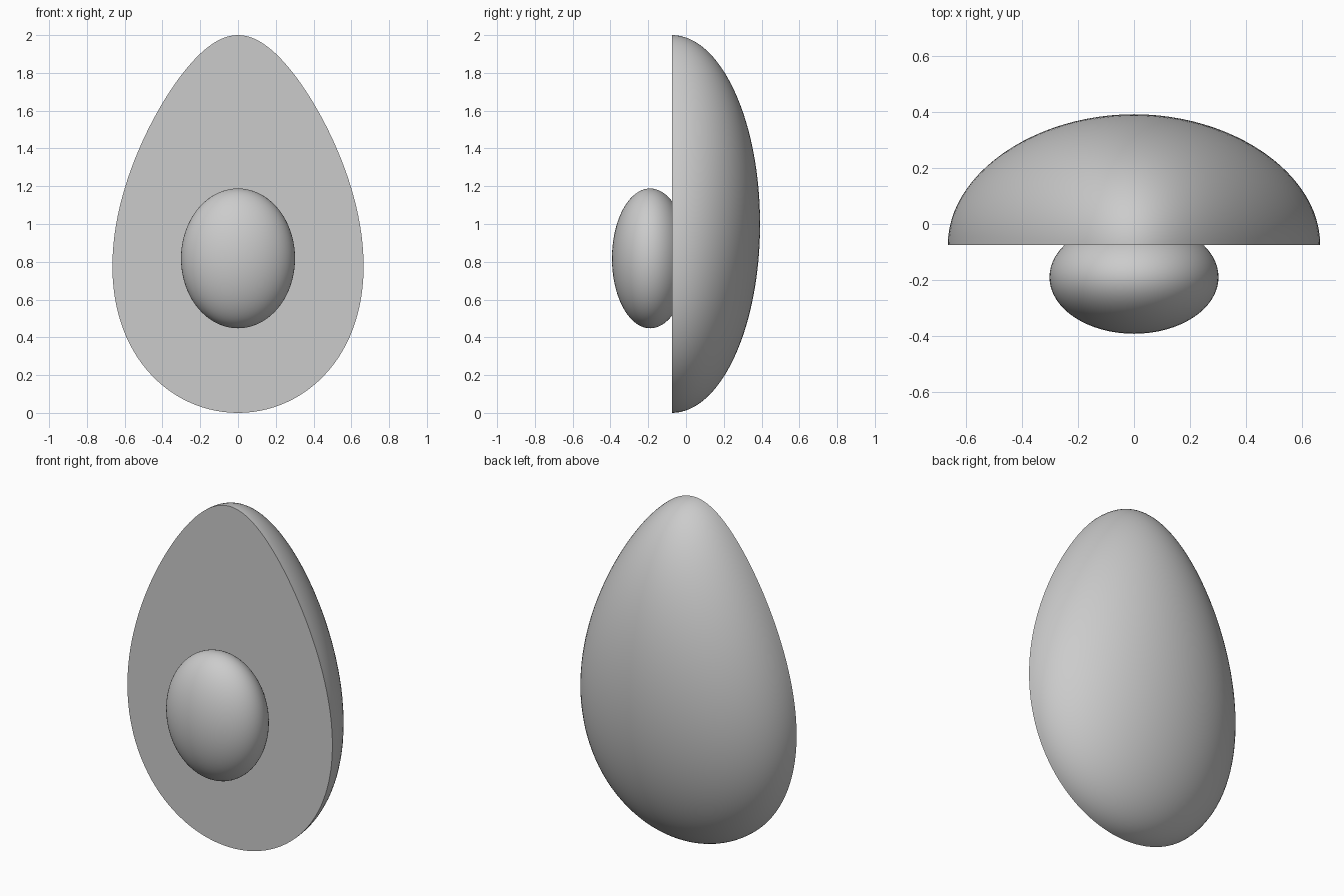
import bpy, bmesh, math
from mathutils import Matrix, Vector

if "Cube" in bpy.data.objects:
    bpy.data.objects.remove(bpy.data.objects["Cube"])

grey = bpy.data.materials.new("plain grey")
grey.diffuse_color = (0.6, 0.6, 0.6, 1)
grey.use_nodes = True
grey.node_tree.nodes["Principled BSDF"].inputs["Base Color"].default_value = grey.diffuse_color


def egg(v, half_width, depth):
    """Unit sphere point -> egg, narrower toward the top."""
    taper = 1 - 0.27 * v.z - 0.05 * v.z ** 2
    return Vector((v.x * half_width * taper, v.y * depth, v.z))


def finish(bm, name, location):
    bmesh.ops.recalc_face_normals(bm, faces=bm.faces)
    mesh = bpy.data.meshes.new(name)
    bm.to_mesh(mesh)
    bm.free()
    mesh.materials.append(grey)
    obj = bpy.data.objects.new(name, mesh)
    obj.location = location
    bpy.context.collection.objects.link(obj)
    bpy.ops.object.select_all(action='DESELECT')
    obj.select_set(True)
    bpy.context.view_layer.objects.active = obj
    bpy.ops.object.shade_smooth_by_angle(angle=math.radians(40))
    return obj


# Halved fruit: rounded egg shell at the back, cut flat at the front
bm = bmesh.new()
bmesh.ops.create_uvsphere(bm, u_segments=96, v_segments=64, radius=1)
bmesh.ops.bisect_plane(bm, geom=bm.verts[:] + bm.edges[:] + bm.faces[:], dist=1e-4,
                       plane_co=(0, 0, 0), plane_no=(0, -1, 0), clear_outer=True)
for v in bm.verts:
    v.co = egg(v.co, 0.645, 0.467)

# Cut face: rind border, then the inner flesh outline
rim = [e for e in bm.edges if e.is_boundary]
border = bmesh.ops.extrude_edge_only(bm, edges=rim)["geom"]
inner = [g for g in border if isinstance(g, bmesh.types.BMVert)]
bmesh.ops.scale(bm, vec=(0.91, 1, 0.91), verts=inner)
bmesh.ops.holes_fill(bm, edges=[e for e in bm.edges if e.is_boundary], sides=0)
finish(bm, "fruit_half", (0, -0.075, 1))

# Stone bulging out of the cut face
bm = bmesh.new()
bmesh.ops.create_uvsphere(bm, u_segments=64, v_segments=40, radius=1,
                          matrix=Matrix.Diagonal((0.302, 0.202, 0.37, 1)))
finish(bm, "stone", (0, -0.19, 0.818))
